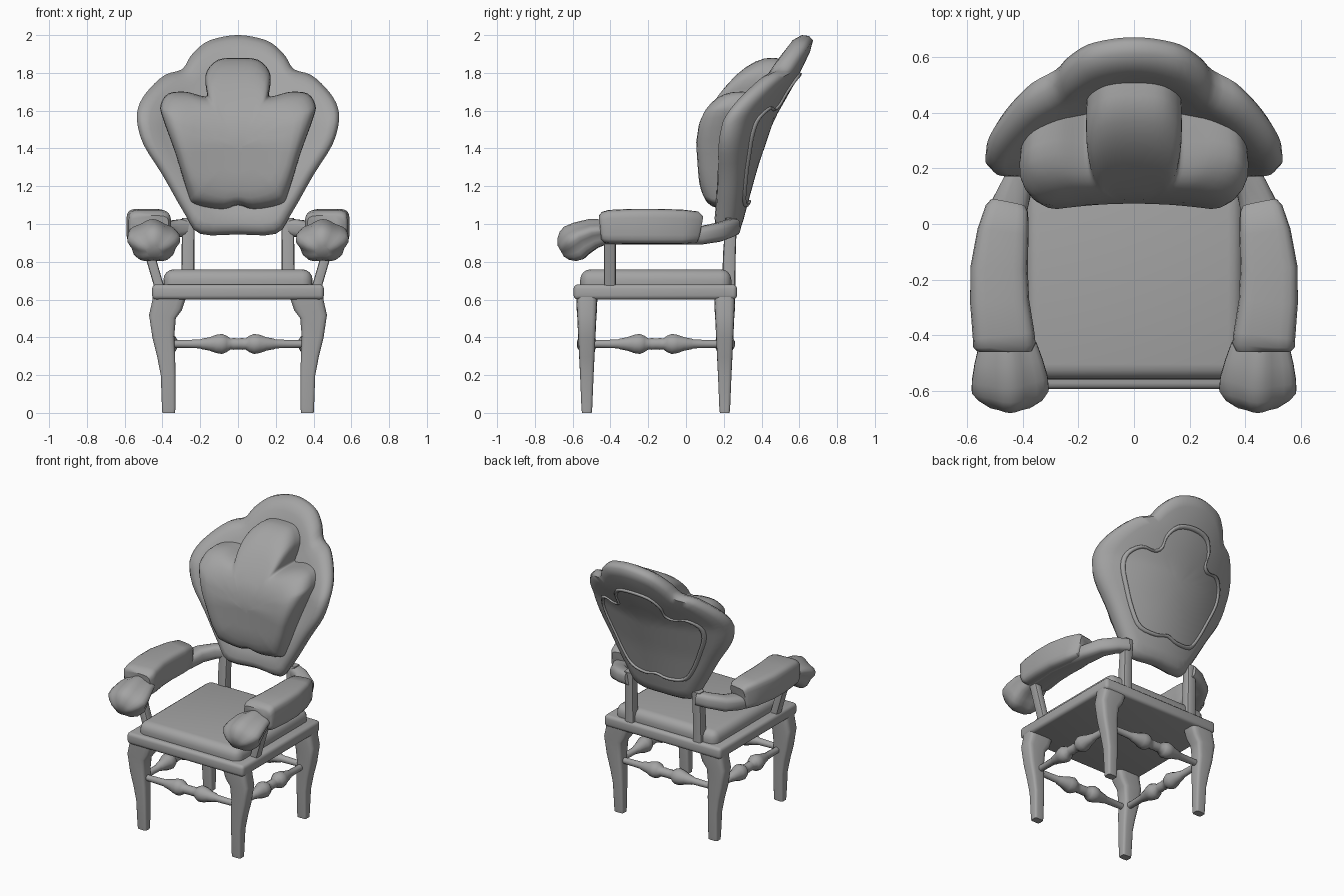
import bpy, bmesh, math
from mathutils import Vector

if "Cube" in bpy.data.objects:
    bpy.data.objects.remove(bpy.data.objects["Cube"])

GREY = bpy.data.materials.new("dark_grey")
GREY.diffuse_color = (0.37, 0.37, 0.37, 1)
GREY.use_nodes = True
GREY.node_tree.nodes["Principled BSDF"].inputs["Base Color"].default_value = GREY.diffuse_color

def finish(name, bm, angle=45):
    bmesh.ops.recalc_face_normals(bm, faces=bm.faces)
    me = bpy.data.meshes.new(name)
    bm.to_mesh(me)
    bm.free()
    me.materials.append(GREY)
    ob = bpy.data.objects.new(name, me)
    bpy.context.collection.objects.link(ob)
    bpy.ops.object.select_all(action='DESELECT')
    ob.select_set(True)
    bpy.context.view_layer.objects.active = ob
    bpy.ops.object.shade_smooth_by_angle(angle=math.radians(angle))
    return ob

def bridge(bm, loops, closed=False):
    n = len(loops[0])
    pairs = list(zip(loops, loops[1:])) + ([(loops[-1], loops[0])] if closed else [])
    for r, s in pairs:
        for i in range(n):
            j = (i + 1) % n
            bm.faces.new((r[i], r[j], s[j], s[i]))

def loft(name, rings, side=1, ref=(0, 0, 1), n=16, power=2, lobes=0, angle=45):
    """Sweep superellipse rings (x, y, z, half width, half height)."""
    bm, loops = bmesh.new(), []
    pts = [Vector((r[0] * side, r[1], r[2])) for r in rings]
    for i, r in enumerate(rings):
        t = (pts[min(i + 1, len(pts) - 1)] - pts[max(i - 1, 0)]).normalized()
        u = t.cross(Vector(ref)).normalized()
        v = u.cross(t)
        loop = []
        for k in range(n):
            a = 2 * math.pi * (k + 0.5) / n
            c, s = math.cos(a), math.sin(a)
            m = 1 + lobes * math.cos(5 * (a - math.pi / 2))
            c = math.copysign(abs(c) ** (2 / power), c) * m
            s = math.copysign(abs(s) ** (2 / power), s) * m
            loop.append(bm.verts.new(pts[i] + u * c * r[3] + v * s * r[4]))
        loops.append(loop)
    bridge(bm, loops)
    bm.faces.new(loops[0])
    bm.faces.new(loops[-1])
    return finish(name, bm, angle)

def box(name, lo, hi, bevel, seg):
    bm = bmesh.new()
    bmesh.ops.create_cube(bm, size=1)
    for v in bm.verts:
        v.co = Vector([(l + h) / 2 + c * (h - l) for l, h, c in zip(lo, hi, v.co)])
    bmesh.ops.bevel(bm, geom=bm.edges[:], offset=bevel, segments=seg, profile=0.5, affect='EDGES')
    return finish(name, bm, 40)

def outline(half, sub=3):
    """Mirror a half outline (bottom to top) and smooth it."""
    p = [Vector(q) for q in half]
    p += [Vector((-q[0], q[1])) for q in half[-2:0:-1]]
    n, out = len(p), []
    for i in range(n):
        a, b, c, d = p[i - 1], p[i], p[(i + 1) % n], p[(i + 2) % n]
        for k in range(sub):
            t = k / sub
            out.append(0.5 * (2 * b + (c - a) * t + (2 * a - 5 * b + 4 * c - d) * t * t
                              + (3 * b - a - 3 * c + d) * t ** 3))
    return out

def surface(table, bend):
    """Depth y over (x, z): side profile (z, y), bent forward away from x = 0."""
    def y(x, z):
        val = table[-1][1]
        for (z0, y0), (z1, y1) in zip(table, table[1:]):
            if z <= z1:
                val = y0 + (y1 - y0) * (z - z0) / (z1 - z0)
                break
        return val - bend * x * x
    return y

rear = surface([(0.9, 0.27), (0.95, 0.285), (1.1, 0.325), (1.3, 0.38), (1.55, 0.465),
                (1.77, 0.59), (1.93, 0.665), (2.05, 0.695)], 0.6)
plump = surface([(1.05, .13), (1.13, .1), (1.22, .08), (1.43, .073), (1.53, .09), (1.6, .12),
                 (1.68, .175), (1.76, .235), (1.9, .35)], 0.25)

def shell(name, line, mid, profile):
    """Concentric rings of (scale, y offset, surface), rounder towards the middle."""
    bm, loops = bmesh.new(), []
    c = Vector(mid)
    for s, off, surf in profile:
        loop = []
        for p in line:
            d = p - c
            w = min(1, s * s)
            q = c + (d.normalized() * 0.36 * (1 - w) + d * w) * s
            loop.append(bm.verts.new((q.x, surf(q.x, q.y) + off, q.y)))
        loops.append(loop)
    bridge(bm, loops)
    bm.faces.new(loops[0])
    bm.faces.new(loops[-1])
    return finish(name, bm, 60)

# seat
box("seat_frame", (-0.455, -0.595, 0.60), (0.455, 0.27, 0.68), 0.022, 3)
box("seat_cushion", (-0.395, -0.56, 0.62), (0.395, 0.24, 0.76), 0.055, 4)

# backrest frame
frame = outline([(0, .945), (.2, .948), (.28, 1.05), (.4, 1.26), (.5, 1.42), (.535, 1.55),
                 (.52, 1.64), (.465, 1.72), (.385, 1.79), (.295, 1.82), (.25, 1.89),
                 (.175, 1.96), (.085, 1.99), (0, 2.0)])
shell("backrest_frame", frame, (0, 1.45),
      [(s, o, rear) for s, o in ((.1, -.11), (.3, -.11), (.6, -.115), (.84, -.13), (.92, -.13),
       (.97, -.112), (1, -.07), (.995, -.03), (.97, -.003), (.9, 0), (.8, 0), (.65, 0),
       (.5, 0), (.35, 0), (.2, 0), (.08, 0))])

# backrest cushion
pad_line = outline([(0, 1.10), (.085, 1.075), (.23, 1.10), (.265, 1.16), (.33, 1.37), (.4, 1.565),
                    (.41, 1.63), (.37, 1.69), (.28, 1.70), (.2, 1.68), (.165, 1.68),
                    (.172, 1.74), (.165, 1.81), (.105, 1.87), (0, 1.88)])
shell("backrest_cushion", pad_line, (0, 1.4),
      [(.98, -.07, rear)] + [(s, o, plump) for s, o in ((1, .13), (.995, .085), (.97, .05),
       (.93, .025), (.87, .008), (.78, 0), (.65, 0), (.5, 0), (.35, 0), (.2, 0), (.08, 0))])

# moulding around the rear panel
panel = outline([(0, 1.11), (.09, 1.09), (.21, 1.11), (.28, 1.2), (.35, 1.35), (.4, 1.48),
                 (.39, 1.57), (.32, 1.62), (.23, 1.61), (.185, 1.64), (.18, 1.71),
                 (.12, 1.78), (0, 1.8)])
bm, loops = bmesh.new(), []
for k in range(8):
    a = math.pi * k / 4
    s = 0.97 + 0.035 * math.cos(a)
    loop = []
    for p in panel:
        x, z = p.x * s, 1.4 + (p.y - 1.4) * s
        loop.append(bm.verts.new((x, rear(x, z) + 0.014 * math.sin(a), z)))
    loops.append(loop)
bridge(bm, loops, closed=True)
finish("rear_panel_moulding", bm, 70)

TURNED = [(0, .03), (.022, .032), (.04, .03), (.06, .045), (.085, .055), (.115, .05),
          (.15, .037), (.19, .029), (.2, .024), (.37, .02)]
turned = [(-d, r) for d, r in TURNED[:0:-1]] + TURNED

for label, side in (("left", -1), ("right", 1)):
    # legs
    for end, y in (("front", -0.525), ("back", 0.205)):
        loft(f"{end}_leg_{label}",
             [(.367, y, 0, .034, .026), (.367, y, .03, .036, .029), (.37, y, .2, .039, .036),
              (.38, y, .3, .048, .041), (.395, y, .4, .058, .046), (.4, y, .51, .072, .051),
              (.375, y, .57, .083, .055), (.365, y, .62, .09, .056)],
             side, (0, 1, 0), 16, 5)
    # side stretchers
    loft(f"side_stretcher_{label}", [(.37, -.16 + d, .365, r, r) for d, r in turned], side, n=12)
    # posts
    loft(f"arm_post_{label}", [(.415, -.403, .66, .026, .032), (.5, -.403, .95, .026, .032)],
         side, (0, 1, 0), 12, 5)
    loft(f"back_post_{label}", [(.265, .225, .64, .036, .036), (.265, .23, .85, .034, .034),
                                (.262, .24, 1.03, .034, .03)], side, (0, 1, 0), 12, 5)
    # arm rail
    loft(f"arm_rail_{label}",
         [(.26, .25, .985, .04, .045), (.33, .225, .975, .045, .047), (.41, .165, .955, .055, .05),
          (.447, .07, .938, .067, .048), (.47, -.05, .935, .07, .045),
          (.485, -.2, .935, .075, .045), (.46, -.46, .945, .08, .055)], side, power=3)
    # arm pad
    loft(f"arm_pad_{label}",
         [(.455, .068, .98, .065, .065), (.458, .053, .983, .078, .084), (.472, -.03, .985, .093, .092),
          (.486, -.16, .987, .104, .094), (.484, -.28, .987, .107, .094),
          (.47, -.4, .985, .112, .09), (.467, -.435, .982, .113, .083),
          (.467, -.455, .98, .1, .065)], side, n=20, power=5)
    # carved, lobed arm end
    loft(f"arm_end_{label}",
         [(.455, -.43, .955, .10, .065), (.452, -.49, .945, .118, .078), (.448, -.55, .92, .132, .09),
          (.446, -.59, .895, .134, .098), (.446, -.622, .877, .112, .088),
          (.446, -.648, .863, .078, .063), (.446, -.662, .855, .04, .033)],
         side, n=30, lobes=.085, angle=60)

# front and back stretchers
for end, y in (("front", -0.525), ("back", 0.205)):
    loft(f"{end}_stretcher", [(d, y, .365, r, r) for d, r in turned], n=12)
